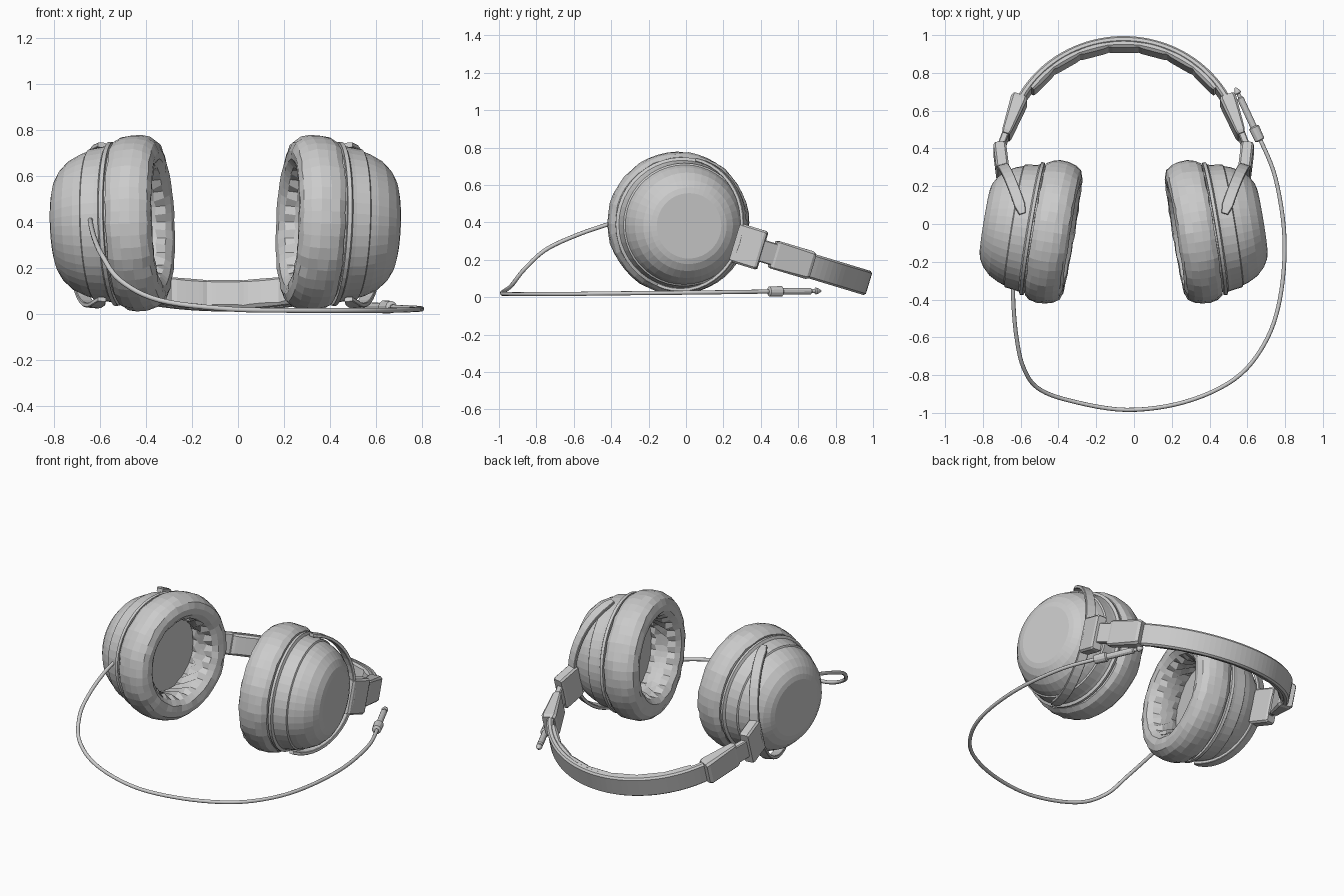
import bpy, bmesh, math, random
from math import sin, cos, pi, radians
from mathutils import Vector as V

if "Cube" in bpy.data.objects:
    bpy.data.objects.remove(bpy.data.objects["Cube"])

random.seed(4)
MID = -0.055                                  # symmetry plane of the headset
F = V((0, 0.957, -0.29)).normalized()         # band lies back and down along this
G = V((0, 0.29, 0.957)).normalized()          # normal of the band plane
X = V((1, 0, 0))


def loft(name, rings, mirror=False, caps=True, smooth=False):
    """Skin a list of equal-length rings; optionally add the mirrored twin."""
    for side in ((1, -1) if mirror else (1,)):
        bm = bmesh.new()
        rows = [[bm.verts.new((p.x if side > 0 else 2 * MID - p.x, p.y, p.z)) for p in r]
                for r in rings]
        n = len(rings[0])
        for a, b in zip(rows, rows[1:]):
            for i in range(n):
                j = (i + 1) % n
                bm.faces.new((a[i], a[j], b[j], b[i]))
        if caps:
            bm.faces.new(rows[0])
            bm.faces.new(rows[-1])
        bmesh.ops.recalc_face_normals(bm, faces=bm.faces)
        label = name if not mirror else name + ("_left" if side > 0 else "_right")
        me = bpy.data.meshes.new(label)
        bm.to_mesh(me)
        bm.free()
        if smooth:
            me.shade_smooth()
        bpy.context.collection.objects.link(bpy.data.objects.new(label, me))


def section(c, t, w, ht, hw, chamfer=0.3):
    """Chamfered rectangle, half sizes ht along t and hw along w."""
    k = min(ht, hw) * chamfer
    pts = [(ht, hw - k), (ht - k, hw), (k - ht, hw), (-ht, hw - k),
           (-ht, k - hw), (k - ht, -hw), (ht - k, -hw), (ht, k - hw)]
    return [c + t * a + w * b for a, b in pts]


# Ear cup frame: D points outward from the ear pad face
P0 = V((-0.325, -0.06, 0.40))
D = V((-0.985, 0.162, -0.04)).normalized()
U = (V((0, 1, 0)) - D * D.y).normalized()
W = D.cross(U)


def lathe(profile, n, jitter=0.0, fold=()):
    rings = []
    for k, (s, r) in enumerate(profile):
        ring = []
        for i in range(n):
            a = 2 * pi * i / n
            rr = r + random.uniform(-jitter, jitter)
            if k in fold:
                rr += 0.012 * (-1) ** (i + k)
            ss = s + random.uniform(-jitter, jitter)
            ring.append(P0 + D * ss + (U * cos(a) + W * sin(a)) * rr)
        rings.append(ring)
    return rings


# Soft ear pads with a puckered inner wall
pad = [(.20, .325), (.197, .355), (.17, .374), (.13, .381), (.085, .38), (.045, .370),
       (.015, .347), (.002, .312), (.006, .275), (.03, .247), (.07, .23), (.11, .23),
       (.15, .235), (.19, .25)]
loft("ear_pad", lathe(pad, 44, 0.003, (10, 11, 12)), mirror=True, caps=False)

# Ear cups: driver plate, flange, band and dome with flat cap
cup = [(.185, .26), (.187, .335), (.206, .335), (.207, .355), (.224, .357), (.232, .341),
       (.25, .337), (.31, .329), (.315, .32), (.35, .308), (.40, .282), (.44, .243),
       (.462, .205), (.47, .175)]
loft("ear_cup", lathe(cup, 44), mirror=True)

# Yokes: flat half hoops around the cups
C = P0 + D * 0.28
H = (V((-0.698, 0.275, 0.29)) - C) * 1.05
N = G.cross(H).normalized()
yoke = []
for i in range(25):
    a = radians(-6 + 192 * i / 24)
    p = C + G * 0.352 * cos(a) + H * sin(a)
    radial = (p - C).normalized()
    yoke.append(section(p, radial, N, 0.010, 0.018 if i in (0, 24) else 0.029))
loft("yoke", yoke, mirror=True)

# Hinge blocks, slider links and slider housings along the band ends


def block(name, a, b, thick, width):
    a, b = V(a), V(b)
    t = (b - a).cross(G).normalized()
    rings = []
    for f, k in ((0, .8), (.08, 1), (.5, 1), (.92, 1), (1, .8)):
        ht = thick[0] + (thick[1] - thick[0]) * f
        rings.append(section(a.lerp(b, f), t, G, ht * k, width - ht * (1 - k)))
    loft(name, rings, mirror=True)


block("hinge_block", (-.694, .262, .293), (-.712, .408, .248), (.034, .034), .107)
block("slider_link", (-.712, .385, .254), (-.672, .49, .222), (.018, .018), .06)
block("slider_housing", (-.678, .463, .230), (-.602, .668, .169), (.024, .046), .077)

# Headband shell and scalloped cushion
BC = V((MID, 0.366, 0.258))


def arc(name, half, steps, radius, thick, width, scallops=0):
    rings = []
    for i in range(steps + 1):
        q = i / steps
        a = radians(-half + 2 * half * q)
        out = X * sin(a) + F * cos(a)
        puff = 1.0
        if scallops:
            puff = 0.62 + 0.38 * abs(sin(pi * scallops * q)) ** 0.5
        rings.append(section(BC + out * radius, out, G, thick * puff,
                             width * (0.93 + 0.07 * puff), 0.55))
    loft(name, rings)


arc("headband_shell", 60, 40, 0.621, 0.019, 0.067)
arc("headband_cushion", 54, 56, 0.602, 0.024, 0.064, 7)


# Cable: smooth spline from the left cup round to the plug
def tube(name, path, radii, n=10):
    rings = []
    for i, p in enumerate(path):
        d = (path[min(i + 1, len(path) - 1)] - path[max(i - 1, 0)]).normalized()
        s = d.cross(V((0.2, 0, 1))).normalized()
        u = s.cross(d)
        r = radii[i] if isinstance(radii, list) else radii
        rings.append([p + (s * cos(2 * pi * k / n) + u * sin(2 * pi * k / n)) * r
                      for k in range(n)])
    loft(name, rings, smooth=isinstance(radii, float))


knots = [V(p) for p in (
    (-.64, -.31, .415), (-.638, -.43, .385), (-.622, -.60, .325), (-.587, -.755, .25),
    (-.51, -.868, .145), (-.34, -.935, .06), (-.04, -.984, .022), (.27, -.942, .016),
    (.534, -.82, .016), (.69, -.635, .017), (.772, -.40, .02), (.797, -.08, .023),
    (.75, .24, .027), (.667, .45, .03))]
path = []
for i in range(len(knots) - 1):
    a, b, c, d = (knots[max(0, min(len(knots) - 1, i + j))] for j in (-1, 0, 1, 2))
    for k in range(6):
        t = k / 6
        path.append(0.5 * (2 * b + (c - a) * t + (2 * a - 5 * b + 4 * c - d) * t * t
                           + (3 * b - a - 3 * c + d) * t ** 3))
path.append(knots[-1])
tube("cable", path, 0.011)

# Plug: grip, barrel and tip
A, B = V((.668, .44, .03)), V((.537, .722, .033))
shape = [(0, .014), (.02, .027), (.25, .029), (.27, .018), (.80, .018), (.82, .010),
         (.88, .010), (.90, .019), (.94, .015), (1, .004)]
tube("plug", [A.lerp(B, f) for f, _ in shape], [r for _, r in shape], 12)
